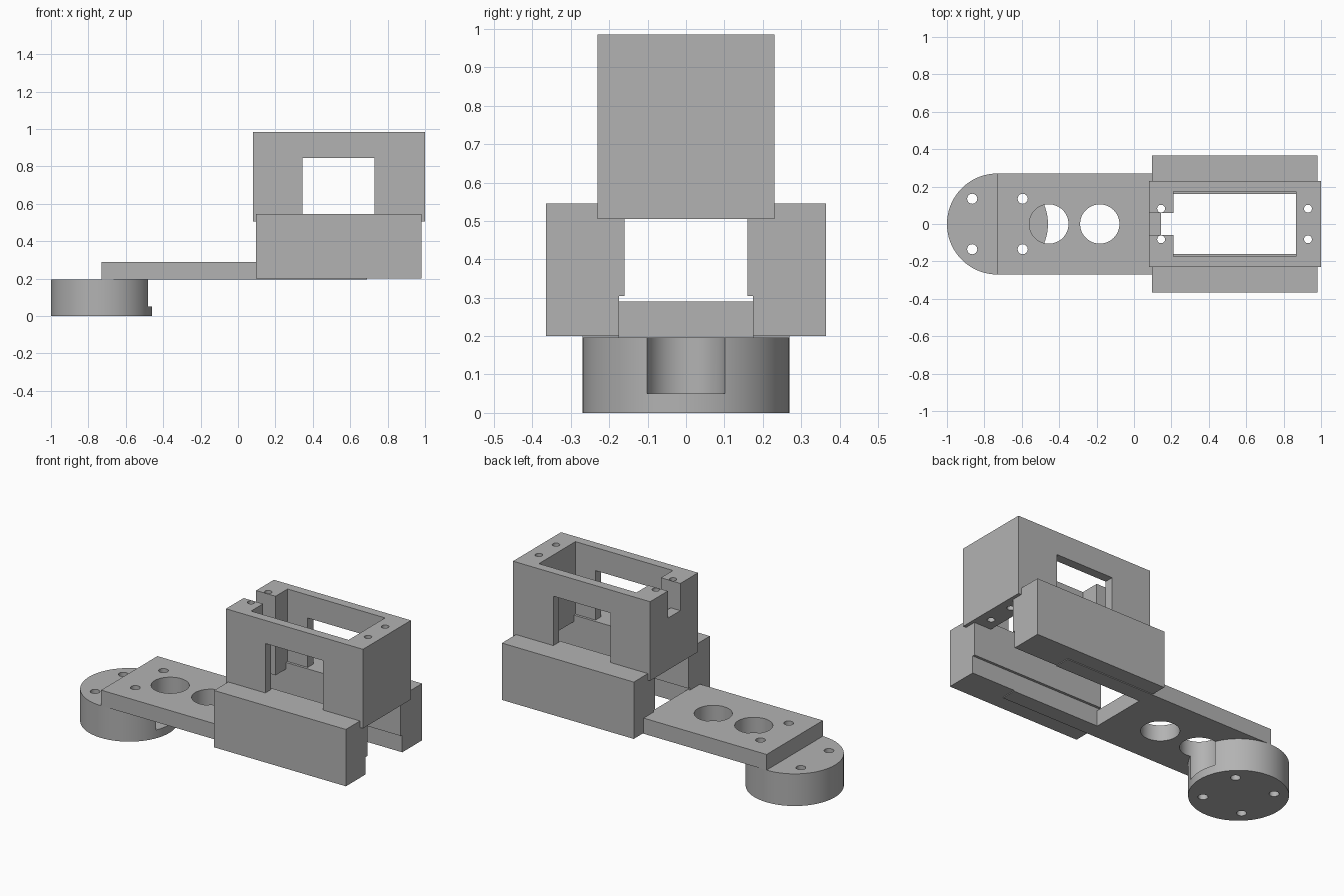
import bpy, bmesh, math

if "Cube" in bpy.data.objects:
    bpy.data.objects.remove(bpy.data.objects["Cube"])

grey = bpy.data.materials.new("plain grey")
grey.diffuse_color = (0.45, 0.45, 0.45, 1)
grey.use_nodes = True
grey.node_tree.nodes["Principled BSDF"].inputs["Base Color"].default_value = grey.diffuse_color


def finish(bm, name):
    bmesh.ops.recalc_face_normals(bm, faces=bm.faces)
    me = bpy.data.meshes.new(name)
    bm.to_mesh(me)
    bm.free()
    me.materials.append(grey)
    ob = bpy.data.objects.new(name, me)
    bpy.context.collection.objects.link(ob)
    return ob


def box(name, x0, x1, y0, y1, z0, z1):
    bm = bmesh.new()
    bmesh.ops.create_cube(bm, size=1)
    for v in bm.verts:
        v.co = (x1 if v.co.x > 0 else x0, y1 if v.co.y > 0 else y0, z1 if v.co.z > 0 else z0)
    return finish(bm, name)


def cylinder(name, x, y, r, z0, z1, sides=64):
    bm = bmesh.new()
    bmesh.ops.create_cone(bm, cap_ends=True, segments=sides, radius1=r, radius2=r, depth=z1 - z0)
    bmesh.ops.translate(bm, verts=bm.verts, vec=(x, y, (z0 + z1) / 2))
    return finish(bm, name)


def cut(ob, cutters):
    # subtract every cutter, then remove it
    bpy.context.view_layer.objects.active = ob
    for c in cutters:
        m = ob.modifiers.new("cut", 'BOOLEAN')
        m.operation, m.solver, m.object = 'DIFFERENCE', 'EXACT', c
        bpy.ops.object.modifier_apply(modifier=m.name)
        bpy.data.objects.remove(c)


def smooth(ob):
    bpy.ops.object.select_all(action='DESELECT')
    ob.select_set(True)
    bpy.context.view_layer.objects.active = ob
    bpy.ops.object.shade_smooth_by_angle(angle=math.radians(30))


def screw_holes(xs, y, r):
    return [cylinder("screw_cutter", x, s * y, r, -0.1, 1.1, 24) for x in xs for s in (-1, 1)]


# Round hub with screw holes and a round pocket at its edge
hub = cylinder("round_hub", -0.73, 0, 0.27, 0, 0.195, 96)
cut(hub, screw_holes((-0.865, -0.595), 0.135, 0.027)
    + [cylinder("pocket_cutter", -0.455, 0, 0.105, 0.05, 0.4)])

# Flat arm with two large holes and a forked end
arm = box("arm_plate", -0.73, 0.69, -0.27, 0.27, 0.195, 0.29)
cut(arm, screw_holes((-0.595,), 0.135, 0.027)
    + [cylinder("hole_cutter", x, 0, 0.105, 0.1, 0.4) for x in (-0.455, -0.183)]
    + [box("fork_cutter", 0.11, 0.9, -0.175, 0.175, 0.1, 0.4)])

# Side blocks, each with a shallow groove along the lower inner edge
profile = [(0.175, 0.2), (0.365, 0.2), (0.365, 0.545), (0.16, 0.545), (0.16, 0.305), (0.175, 0.305)]
for side, name in ((-1, "front_side_block"), (1, "back_side_block")):
    bm = bmesh.new()
    face = bm.faces.new([bm.verts.new((0.095, side * y, z)) for y, z in profile])
    ext = bmesh.ops.extrude_face_region(bm, geom=[face])
    moved = [g for g in ext["geom"] if isinstance(g, bmesh.types.BMVert)]
    bmesh.ops.translate(bm, verts=moved, vec=(0.885, 0, 0))
    finish(bm, name)

# Open housing with side windows, cable notch and screw holes
housing = box("motor_housing", 0.08, 1.0, -0.23, 0.23, 0.505, 0.985)
cut(housing, [
    box("cavity_cutter", 0.21, 0.865, -0.175, 0.175, 0.4, 1.1),
    box("window_cutter", 0.345, 0.73, -0.4, 0.4, 0.53, 0.845),
    box("channel_cutter", 0.145, 0.3, -0.06, 0.06, 0.4, 1.1),
    box("notch_cutter", 0.0, 0.2, -0.06, 0.06, 0.82, 1.1),
] + screw_holes((0.145, 0.93), 0.082, 0.021))

for ob in (hub, arm, housing):
    smooth(ob)
